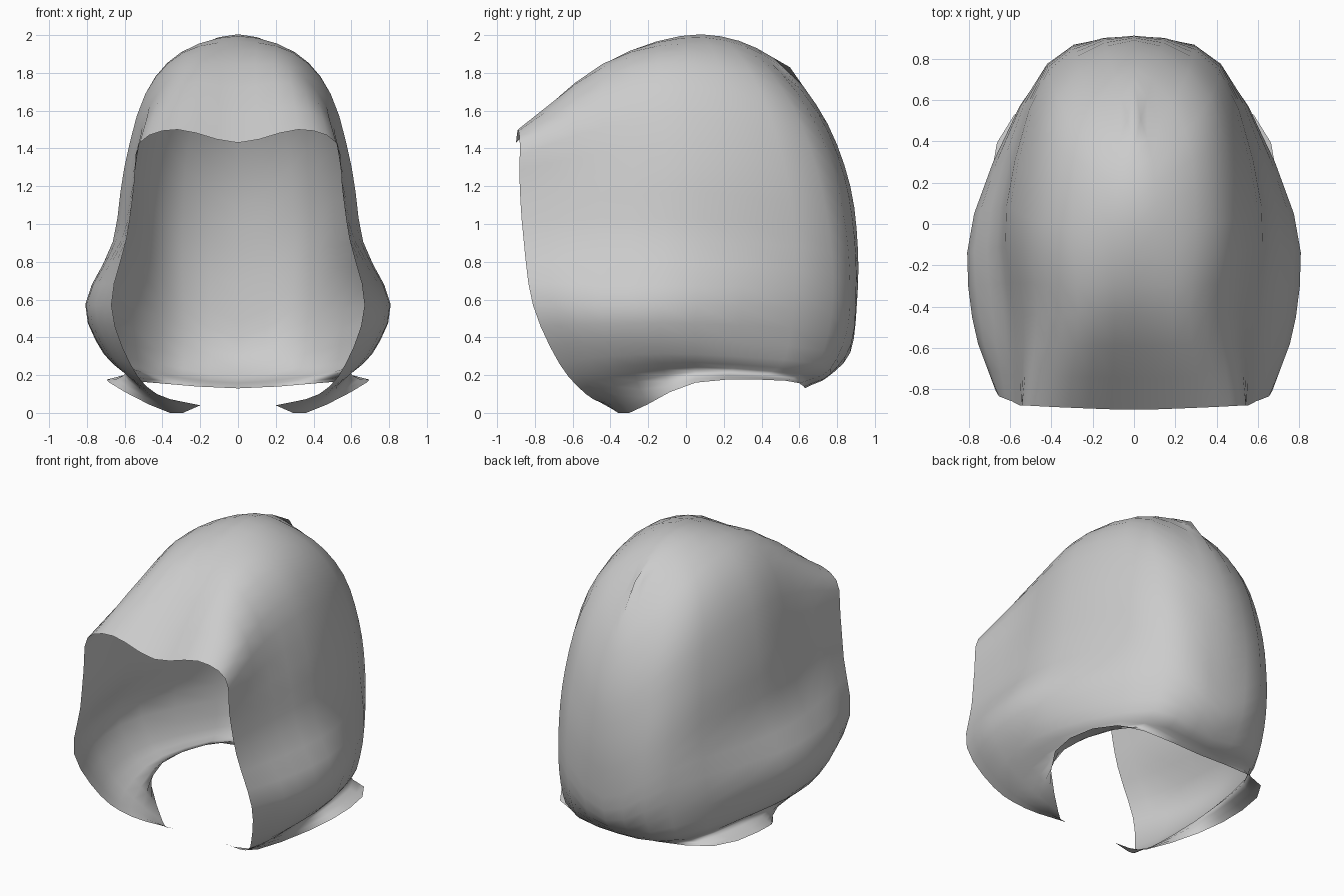
import bpy, bmesh
from mathutils import Vector

if "Cube" in bpy.data.objects:
    bpy.data.objects.remove(bpy.data.objects["Cube"])

STEPS = 3  # subdivisions between guide points

# Guide lines of the right half, crown seam down to the collar rim.
# Each runs from the face opening, along the side, to the back centre.
GUIDES = [
    [(0, -.90, 1.43), (0, -.44, 1.84), (0, -.03, 1.995), (0, .28, 1.97), (0, .55, 1.83)],
    [(.32, -.89, 1.5), (.27, -.44, 1.83), (.30, 0, 1.91), (.25, .45, 1.80), (0, .75, 1.53)],
    [(.52, -.88, 1.43), (.47, -.44, 1.62), (.49, .02, 1.69), (.37, .61, 1.53), (0, .87, 1.2)],
    [(.55, -.88, 1.2), (.56, -.45, 1.25), (.60, .08, 1.3), (.41, .72, 1.18), (0, .91, .87)],
    [(.59, -.86, .92), (.63, -.45, .91), (.65, .08, .9), (.42, .77, .85), (0, .905, .58)],
    [(.67, -.81, .57), (.785, -.45, .57), (.775, .05, .57), (.42, .77, .52), (0, .87, .32)],
    [(.57, -.67, .26), (.68, -.42, .3), (.69, .05, .31), (.42, .70, .26), (0, .75, .19)],
    [(.43, -.53, .10), (.52, -.38, .14), (.59, .05, .22), (.44, .58, .19), (0, .67, .15)],
    [(.20, -.42, .04), (.36, -.30, .0), (.68, .05, .16), (.58, .53, .17), (0, .63, .13)],
]


def flip(p):
    return Vector((-p.x, p.y, p.z))


def spline(pts, mirror_start=False, mirror_end=False):
    """Smooth curve through points; mirrored ends cross the centre plane."""
    pts = [Vector(p) for p in pts]
    a = flip(pts[1]) if mirror_start else 2 * pts[0] - pts[1]
    b = flip(pts[-2]) if mirror_end else 2 * pts[-1] - pts[-2]
    q = [a] + pts + [b]
    out = []
    for i in range(1, len(q) - 2):
        for s in range(STEPS):
            t = s / STEPS
            p0, p1, p2, p3 = q[i - 1:i + 3]
            out.append(0.5 * (2 * p1 + (p2 - p0) * t
                              + (2 * p0 - 5 * p1 + 4 * p2 - p3) * t * t
                              + (3 * p1 - p0 - 3 * p2 + p3) * t ** 3))
    out.append(pts[-1])
    return out


# Loft the half shell as a grid (crown seam and back seam continue into each other)
lines = [spline(g, mirror_end=(i > 0)) for i, g in enumerate(GUIDES)]
columns = [spline(c, mirror_start=(k < len(lines[0]) - 1))
           for k, c in enumerate(zip(*lines))]
bm = bmesh.new()
grid = [[bm.verts.new(p) for p in col] for col in columns]
for c0, c1 in zip(grid, grid[1:]):
    for j in range(len(c0) - 1):
        bm.faces.new((c0[j], c0[j + 1], c1[j + 1], c1[j]))

# Mirror to the left side and weld the centre seam
geom = bm.verts[:] + bm.edges[:] + bm.faces[:]
copy = bmesh.ops.duplicate(bm, geom=geom)["geom"]
for v in (e for e in copy if isinstance(e, bmesh.types.BMVert)):
    v.co.x *= -1
bmesh.ops.reverse_faces(bm, faces=[f for f in copy if isinstance(f, bmesh.types.BMFace)])
bmesh.ops.remove_doubles(bm, verts=bm.verts, dist=0.002)
bmesh.ops.recalc_face_normals(bm, faces=bm.faces)

# Point normals outward and shade smooth
score = sum(f.normal.dot(f.calc_center_median() - Vector((0, 0, .9))) for f in bm.faces)
if score < 0:
    bmesh.ops.reverse_faces(bm, faces=bm.faces)
for f in bm.faces:
    f.smooth = True

mesh = bpy.data.meshes.new("hood_shell")
bm.to_mesh(mesh)
bm.free()
hood = bpy.data.objects.new("hood_shell", mesh)
bpy.context.collection.objects.link(hood)
